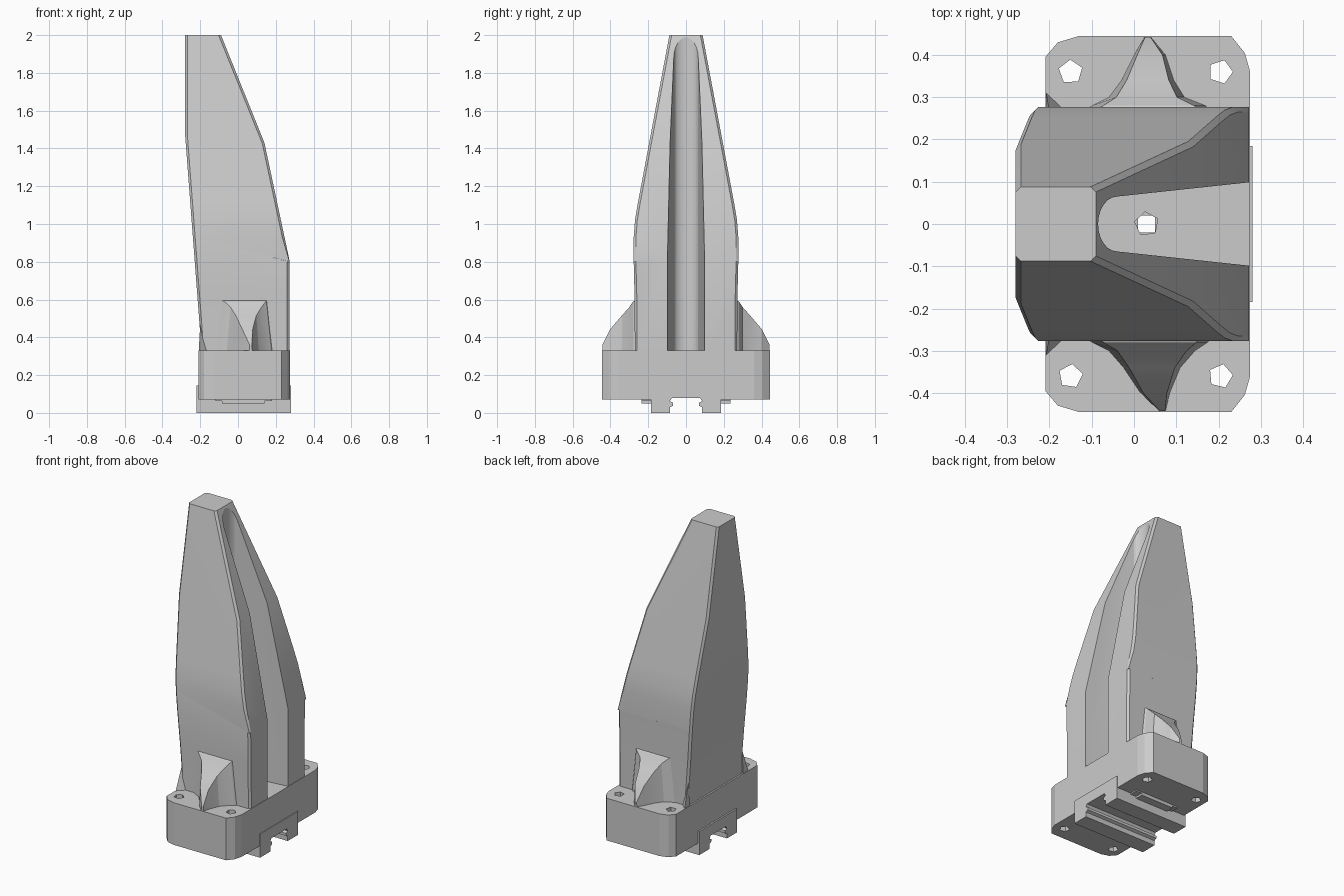
import bpy, bmesh, math
from mathutils import Vector

cube = bpy.data.objects.get("Cube")
if cube:
    bpy.data.objects.remove(cube, do_unlink=True)

grey = bpy.data.materials.new("plain grey")
grey.use_nodes = True
grey.diffuse_color = (0.6, 0.6, 0.6, 1)
grey.node_tree.nodes["Principled BSDF"].inputs["Base Color"].default_value = (0.6, 0.6, 0.6, 1)


def finish(name, bm):
    bmesh.ops.recalc_face_normals(bm, faces=bm.faces)
    mesh = bpy.data.meshes.new(name)
    bm.to_mesh(mesh)
    bm.free()
    mesh.materials.append(grey)
    obj = bpy.data.objects.new(name, mesh)
    bpy.context.collection.objects.link(obj)
    return obj


def prism(name, points, axis, low, high):
    """Extrude a 2D outline along x, y or z."""
    place = {"x": lambda a, b, h: (h, a, b),
             "y": lambda a, b, h: (a, h, b),
             "z": lambda a, b, h: (a, b, h)}[axis]
    bm = bmesh.new()
    rings = [[bm.verts.new(place(a, b, h)) for a, b in points] for h in (low, high)]
    bm.faces.new(rings[0])
    bm.faces.new(rings[1])
    for i in range(len(points)):
        j = (i + 1) % len(points)
        bm.faces.new((rings[0][i], rings[0][j], rings[1][j], rings[1][i]))
    return finish(name, bm)


def boolean(obj, other, operation):
    """Apply a boolean and discard the helper."""
    mod = obj.modifiers.new("cut", "BOOLEAN")
    mod.operation, mod.solver, mod.object = operation, "EXACT", other
    dg = bpy.context.evaluated_depsgraph_get()
    mesh = bpy.data.meshes.new_from_object(obj.evaluated_get(dg))
    obj.modifiers.clear()
    obj.data = mesh
    bpy.data.objects.remove(other, do_unlink=True)


def mirrored(half):
    """Complete an outline that is symmetric about its first coordinate."""
    return half + [(-a, b) for a, b in reversed(half)]


# Tower: side outline crossed with the tapering front outline
tower = prism("tower", [(-0.2, 0.2), (-0.2, 0.42), (-0.28, 1.47), (-0.28, 2), (-0.09, 2),
                        (0.14, 1.43), (0.272, 0.81), (0.272, 0.2)], "y", -0.4, 0.4)
taper = prism("taper", mirrored([(0.27, 0.1), (0.272, 0.6), (0.277, 0.8), (0.277, 0.93),
                                 (0.27, 1.02), (0.255, 1.11), (0.088, 2), (0.086, 2.01)]),
              "x", -0.5, 0.5)
boolean(tower, taper, "INTERSECT")

# Narrow chamfer along the four long corners
bm = bmesh.new()
bm.from_mesh(tower.data)
corners = [e for e in bm.edges if len(e.link_faces) == 2
           and abs(e.verts[0].co.z - e.verts[1].co.z) > 0.02
           and e.calc_face_angle(0) > math.radians(50)]
bmesh.ops.bevel(bm, geom=corners, offset=0.012, segments=1, affect="EDGES")
bm.to_mesh(tower.data)
bm.free()

# Base block with rounded corners
quarter = [(0.275, 0.36), (0.262, 0.405), (0.23, 0.445)]
left = [(-0.13, 0.445), (-0.18, 0.43), (-0.21, 0.395)]
half = quarter + left
base = prism("base", half + [(x, -y) for x, y in reversed(half)], "z", 0.07, 0.33)
boolean(base, tower, "UNION")

# Tall round-bottomed groove on the open side
arc = [(-0.04 - 0.045 * math.cos(t), 0.065 * math.sin(t))
       for t in [math.radians(-90 + 15 * i) for i in range(13)]]
groove = prism("groove", arc + [(0.35, 0.107), (0.35, -0.107)], "z", 0.33, 2.2)
boolean(base, groove, "DIFFERENCE")

# Recess for the rail clamp
boolean(base, prism("recess", [(-0.18, 0), (0.18, 0), (0.18, 0.14), (-0.18, 0.14)],
                    "x", -0.5, 0.5), "DIFFERENCE")

# Screw holes
for x, y, turn in ((-0.15, 0.36, 20), (-0.15, -0.36, 10), (0.205, 0.36, 0),
                   (0.205, -0.36, 5), (0.03, 0, 25)):
    ring = [(x + 0.029 * math.cos(a), y + 0.029 * math.sin(a))
            for a in [math.radians(turn + 72 * i) for i in range(5)]]
    boolean(base, prism("screw_hole", ring, "z", -0.1, 0.4), "DIFFERENCE")
base.name = "tower_and_base"

# Rail clamp with a lipped channel underneath
clamp = prism("rail_clamp", mirrored([(0.185, 0.145), (0.185, 0), (0.085, 0), (0.085, 0.03),
                                      (0.068, 0.038), (0.068, 0.054), (0.085, 0.062),
                                      (0.075, 0.078)]), "x", -0.22, 0.28)
hole = prism("clamp_hole", [(0.01, -0.02), (0.05, -0.02), (0.05, 0.02), (0.01, 0.02)],
             "z", 0.05, 0.2)
boolean(clamp, hole, "DIFFERENCE")


def gusset(name, side, rows):
    """Flared buttress: rows of distance, left, right and height."""
    bm = bmesh.new()
    rings = []
    for d, l, r, z in rows:
        y = side * d
        rings.append([bm.verts.new(p) for p in
                      ((l, y, 0.32), (l + 0.1 * (r - l), y, z),
                       (r - 0.1 * (r - l), y, z), (r, y, 0.32))])
    for a, b in zip(rings, rings[1:]):
        for i in range(4):
            j = (i + 1) % 4
            bm.faces.new((a[i], a[j], b[j], b[i]))
    bm.faces.new(rings[0])
    bm.faces.new(rings[-1])
    return finish(name, bm)


front = [(0.26, -0.13, 0.19, 0.6), (0.28, -0.1, 0.175, 0.59), (0.3, -0.06, 0.145, 0.56),
         (0.34, -0.025, 0.11, 0.515), (0.4, 0.015, 0.085, 0.445), (0.443, 0.06, 0.075, 0.36)]
back = [(0.26, -0.13, 0.19, 0.6), (0.28, -0.1, 0.17, 0.59), (0.3, -0.06, 0.12, 0.56),
        (0.34, -0.03, 0.095, 0.515), (0.4, 0.0, 0.075, 0.445), (0.443, 0.025, 0.04, 0.36)]
gusset("front_gusset", -1, front)
gusset("back_gusset", 1, back)

for side, word in ((-1, "front"), (1, "back")):
    # Small corner fin beside the tower
    bm = bmesh.new()
    pts = [(-0.208, 0.312, 0.325), (-0.16, 0.265, 0.325), (-0.2, 0.262, 0.47), (-0.208, 0.26, 0.325)]
    bmesh.ops.convex_hull(bm, input=[bm.verts.new((x, side * y, z)) for x, y, z in pts])
    finish(word + "_corner_fin", bm)
    # Stepped tab under the base
    tab = [(-0.12, 0.08), (-0.12, 0.062), (-0.085, 0.062), (-0.085, 0.05),
           (0.14, 0.05), (0.14, 0.062), (0.18, 0.062), (0.18, 0.08)]
    ends = sorted((side * 0.18, side * 0.235))
    prism(word + "_tab", tab, "y", *ends)

# Smooth the gentle bends, keep the hard edges
for obj in bpy.context.collection.objects:
    if obj.type == "MESH":
        bpy.ops.object.select_all(action="DESELECT")
        obj.select_set(True)
        bpy.context.view_layer.objects.active = obj
        bpy.ops.object.shade_smooth_by_angle(angle=math.radians(15))
